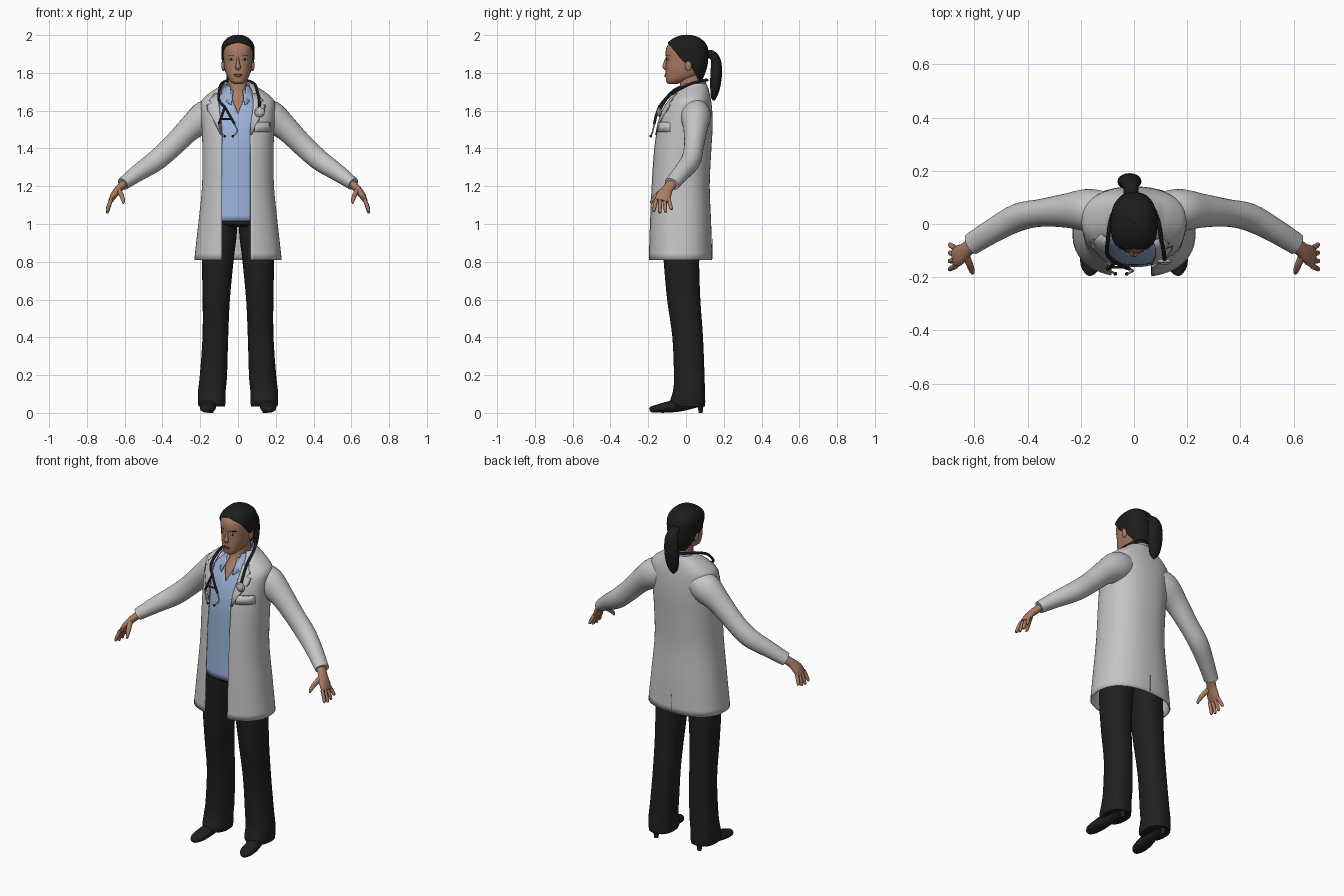
import bpy, bmesh, math
from mathutils import Vector

P = 0.85  # squareness of the body cross-sections


def material(name, col):
    m = bpy.data.materials.new(name)
    m.diffuse_color = (*col, 1)
    return m


SKIN = material("skin", (0.40, 0.20, 0.125))
HAIR = material("hair_black", (0.012, 0.012, 0.013))
COAT = material("coat_white", (0.56, 0.56, 0.56))
SHIRT = material("shirt_blue", (0.33, 0.45, 0.70))
PANTS = material("trouser_black", (0.014, 0.014, 0.014))
SEAM = material("seam_grey", (0.14, 0.14, 0.14))
METAL = material("metal_grey", (0.42, 0.43, 0.44))
LIPS = material("lips", (0.27, 0.09, 0.07))
EYE = material("eye_white", (0.6, 0.57, 0.53))


def refine(rows, n=4):
    """Smooth interpolation between key rows."""
    out = []
    for i in range(len(rows) - 1):
        a, b, c, d = (rows[max(0, min(len(rows) - 1, i + k))] for k in (-1, 0, 1, 2))
        for j in range(n):
            t = j / n
            out.append([0.5 * (2 * q + (r - p) * t + (2 * p - 5 * q + 4 * r - s) * t * t
                               + (3 * q - p - 3 * r + s) * t ** 3) for p, q, r, s in zip(a, b, c, d)])
    return out + [list(rows[-1])]


def skin_grid(name, grid, mat, cap=False, thick=0):
    """Mesh from rows of points; coincident seams are welded."""
    bm = bmesh.new()
    vs = [[bm.verts.new(p) for p in row] for row in grid]
    for a, b in zip(vs, vs[1:]):
        for i in range(len(a) - 1):
            bm.faces.new((a[i], a[i + 1], b[i + 1], b[i]))
    bmesh.ops.remove_doubles(bm, verts=bm.verts, dist=1e-5)
    if cap:
        bmesh.ops.holes_fill(bm, edges=[e for e in bm.edges if e.is_boundary])
    bmesh.ops.recalc_face_normals(bm, faces=bm.faces)
    me = bpy.data.meshes.new(name)
    bm.to_mesh(me)
    bm.free()
    ob = bpy.data.objects.new(name, me)
    bpy.context.collection.objects.link(ob)
    me.materials.append(mat)
    if thick:
        sol = ob.modifiers.new("thickness", "SOLIDIFY")
        sol.thickness, sol.offset = thick, 0
    smooth(ob)
    return ob


def smooth(ob):
    bpy.ops.object.select_all(action='DESELECT')
    ob.select_set(True)
    bpy.context.view_layer.objects.active = ob
    bpy.ops.object.shade_smooth_by_angle(angle=math.radians(50))


def spow(v, e):
    return math.copysign(abs(v) ** e, v)


def loft(name, rows, mat, seg=40, cap=False, thick=0):
    """Horizontal rings (z, centre x, half width, front y, back y, right gap, left gap)."""
    grid = []
    for z, cx, rx, yf, yb, g0, g1 in rows:
        g0, g1 = max(0, g0), max(0, g1)
        ring = []
        for i in range(seg + 1):
            t = g0 + (2 * math.pi - g0 - g1) * i / seg
            ring.append((cx + rx * spow(math.sin(t), P),
                         (yf + yb) / 2 - (yb - yf) / 2 * spow(math.cos(t), P), z))
        grid.append(ring)
    return skin_grid(name, grid, mat, cap, thick)


def tube(name, path, mat, ref, seg=16):
    """Closed sweep along (x, y, z, radius along ref, other radius)."""
    pts, grid = [Vector(p[:3]) for p in path], []
    for i, p in enumerate(path):
        t = (pts[min(i + 1, len(pts) - 1)] - pts[max(i - 1, 0)]).normalized()
        n = (Vector(ref) - t * t.dot(Vector(ref))).normalized()
        b = t.cross(n)
        angs = [2 * math.pi * k / seg for k in range(seg + 1)]
        grid.append([pts[i] + n * p[3] * math.cos(a) + b * p[4] * math.sin(a) for a in angs])
    return skin_grid(name, grid, mat, cap=True)


def front_y(rows, x, z):
    """Front surface depth of a loft at x, z."""
    rows = sorted(rows, key=lambda r: r[0])
    for a, b in zip(rows, rows[1:]):
        if a[0] <= z <= b[0]:
            t = (z - a[0]) / (b[0] - a[0])
            rx, yf, yb = (a[k] + (b[k] - a[k]) * t for k in (2, 3, 4))
            s = min(1, abs(x / rx)) ** (1 / P)
            return (yf + yb) / 2 - (yb - yf) / 2 * math.sqrt(max(0, 1 - s * s)) ** P
    return rows[-1][3]


def patch(name, surf, strips, mat, off=0.002, n=6):
    """Thin plate laid on a loft; strips are (z, x start, x end)."""
    grid = []
    for z, a, b in strips:
        xs = [a + (b - a) * i / n for i in range(n + 1)]
        grid.append([(x, front_y(surf, x, z) - off, z) for x in xs])
    return skin_grid(name, grid, mat, thick=0.0015)


def wire(name, pts, r, mat):
    cu = bpy.data.curves.new(name, 'CURVE')
    cu.dimensions, cu.bevel_depth, cu.bevel_resolution, cu.use_fill_caps = '3D', r, 2, True
    sp = cu.splines.new('POLY')
    pts = refine(pts, 6)
    sp.points.add(len(pts) - 1)
    for q, p in zip(sp.points, pts):
        q.co = (*p, 1)
    ob = bpy.data.objects.new(name, cu)
    bpy.context.collection.objects.link(ob)
    cu.materials.append(mat)


def ball(name, loc, scale, mat):
    bpy.ops.mesh.primitive_uv_sphere_add(segments=20, ring_count=12, radius=1, location=loc)
    ob = bpy.context.object
    ob.name, ob.scale = name, scale
    ob.data.materials.append(mat)
    smooth(ob)


def gap(g, rx):
    return math.asin(min(1, (max(g, 0) / rx)) ** (1 / P))


# Coat body, open at the front
coat_keys = [(.81, .228, -.197, .135, .075), (1.0, .207, -.192, .13, .075), (1.2, .187, -.184, .122, .075),
             (1.38, .185, -.172, .13, .075), (1.5, .188, -.155, .137, .075), (1.59, .192, -.13, .136, .088),
             (1.65, .19, -.095, .13, .09), (1.69, .15, -.062, .122, .086), (1.72, .105, -.035, .114, .078),
             (1.742, .08, -.02, .104, .068)]
coat = refine([(z, 0, rx, a, b, gap(g - .01, rx), gap(g + .01, rx)) for z, rx, a, b, g in coat_keys])
loft("coat_body", coat, COAT, 64, thick=.007)
skin_grid("coat_back_slit", [[(x, .1385, z) for x in (-.0015, .0015)] for z in (.815, .92)], SEAM, thick=.002)

# Lapels with a dark edge under each
for s in (-1, 1):
    o = -.01
    lap = [(1.47, .074, .078), (1.54, .078, .112), (1.60, .088, .148), (1.63, .09, .152),
           (1.638, .09, .128), (1.655, .09, .14), (1.69, .084, .115)]
    patch("lapel_edge", coat, [(z, s * a + o, s * (b + .004) + o) for z, a, b in lap], SEAM, .005)
    patch("lapel", coat, [(z, s * a + o, s * b + o) for z, a, b in lap], COAT, .008)
patch("pocket_edge", coat, [(1.487, .088, .178), (1.54, .084, .174)], SEAM, .005)
patch("pocket", coat, [(1.490, .091, .175), (1.536, .087, .171)], COAT, .007)

# Shirt with an open neckline and a folded collar
shirt = refine([(1.015, .16, -.16, .105, 0), (1.2, .15, -.155, .1, 0), (1.4, .155, -.152, .1, 0),
                (1.5, .155, -.14, .1, 0), (1.58, .15, -.118, .1, 0), (1.64, .13, -.09, .1, .022),
                (1.69, .085, -.06, .095, .038), (1.73, .06, -.035, .085, .04)])
shirt = [(z, 0, rx, a, b, gap(g, rx), gap(g, rx)) for z, rx, a, b, g in shirt]
loft("shirt", shirt, SHIRT, 48, thick=.004)
collar = [[], []]
for i in range(33):
    t = .42 + (2 * math.pi - .84) * i / 32
    sn, c = math.sin(t), math.cos(t)
    collar[0].append((.06 * sn, .028 - .075 * c, 1.735 - .032 * c))
    collar[1].append((.088 * sn, .022 - .142 * max(c, 0) - .083 * min(c, 0), 1.70 - .075 * max(c, 0) - .025 * min(c, 0)))
skin_grid("shirt_collar", collar, SHIRT, thick=.005)

# Trousers
loft("trouser_hips", [(.985, 0, .155, -.12, .085, 0, 0), (1.0, 0, .165, -.14, .1, 0, 0),
                      (1.03, 0, .155, -.14, .1, 0, 0)], PANTS, cap=True)
leg_keys = [(.035, .139, .07, -.075, .1), (.06, .139, .073, -.085, .102), (.12, .138, .073, -.068, .1),
            (.2, .13, .072, -.064, .098), (.4, .12, .068, -.072, .09), (.6, .115, .072, -.1, .076),
            (.8, .107, .083, -.118, .07), (.93, .092, .084, -.128, .08), (1.01, .085, .08, -.13, .085)]
for s in (-1, 1):
    loft("trouser_leg", refine([(z, s * x, r, a, b, 0, 0) for z, x, r, a, b in leg_keys]), PANTS, 32, cap=True)
    # Shoe and slim heel
    shoe = [(.143, .09, .068, .018, .02), (.145, .05, .06, .035, .032), (.15, -.03, .042, .036, .034),
            (.158, -.1, .03, .042, .029), (.163, -.155, .022, .038, .021), (.165, -.185, .018, .02, .015),
            (.165, -.193, .016, .006, .006)]
    tube("shoe", refine([(s * p[0], *p[1:]) for p in shoe]), PANTS, (1, 0, 0))
    tube("shoe_heel", [(s * .143, .075, .06, .022, .02), (s * .143, .078, 0, .012, .01)], PANTS, (1, 0, 0))

    # Sleeve
    arm = [(.09, .045, 1.60, .07, .07), (.17, .052, 1.568, .08, .086), (.255, .05, 1.505, .064, .066),
           (.348, .042, 1.412, .052, .058), (.435, .025, 1.335, .052, .055), (.53, -.025, 1.27, .046, .045),
           (.61, -.075, 1.212, .042, .034)]
    tube("sleeve", refine([(s * p[0], *p[1:]) for p in arm]), COAT, (0, 1, 0), 28)
    # Hand, fingers and thumb
    palm = [(.595, -.067, 1.222, .028, .022), (.632, -.098, 1.185, .03, .02), (.657, -.117, 1.152, .04, .018),
            (.674, -.127, 1.122, .038, .012)]
    tube("hand", refine([(s * p[0], *p[1:]) for p in palm]), SKIN, (0, 1, 0))
    for k, ln in enumerate((.055, .064, .06, .045)):
        y = -.158 + .022 * k
        d = -.012 + .009 * k
        tube("finger", refine([(s * .670, y, 1.13, .0105, .0105), (s * .684, y + d * .6, 1.122 - ln * .5, .010, .010),
                               (s * .692, y + d, 1.122 - ln * .95, .008, .008),
                               (s * .693, y + d, 1.122 - ln, .003, .003)]), SKIN, (0, 1, 0), 10)
    tube("thumb", refine([(s * .635, -.11, 1.185, .016, .014), (s * .618, -.15, 1.155, .014, .013),
                          (s * .608, -.178, 1.125, .010, .010), (s * .607, -.186, 1.108, .004, .004)]),
         SKIN, (0, 1, 0), 10)

# Neck and upper chest
loft("neck", refine([(1.53, 0, .10, -.115, .08, 0, 0), (1.60, 0, .09, -.098, .08, 0, 0),
                     (1.66, 0, .06, -.065, .08, 0, 0), (1.71, 0, .05, -.035, .078, 0, 0),
                     (1.80, 0, .05, -.035, .08, 0, 0)]), SKIN, cap=True)

# Head
head_keys = [(1.742, .022, -.092, -.045), (1.752, .037, -.104, -.01), (1.77, .052, -.107, .04),
             (1.79, .062, -.108, .075), (1.82, .071, -.107, .096), (1.85, .075, -.106, .105),
             (1.88, .078, -.106, .108), (1.91, .079, -.108, .108), (1.94, .077, -.101, .102),
             (1.965, .066, -.08, .086), (1.983, .044, -.05, .06), (1.993, .012, -.01, .02)]
head = refine([(z, 0, r, a, b, 0, 0) for z, r, a, b in head_keys])
loft("head", head, SKIN, cap=True)
tube("nose", refine([(0, -.098, 1.885, .006, .008), (0, -.108, 1.855, .008, .010),
                     (0, -.112, 1.832, .015, .012), (0, -.104, 1.818, .010, .006)]), SKIN, (1, 0, 0))
patch("upper_lip", head, [(1.798, -.005, .005), (1.794, -.016, .016), (1.790, -.023, .023)], LIPS, .003)
patch("lower_lip", head, [(1.789, -.022, .022), (1.783, -.016, .016), (1.779, -.008, .008)], LIPS, .004)
for s in (-1, 1):
    c = s * .037
    patch("eye", head, [(1.876, c - .006, c + .006), (1.871, c - .014, c + .014), (1.866, c - .007, c + .007)], EYE)
    patch("iris", head, [(1.876, c - .004, c + .004), (1.867, c - .004, c + .004)], HAIR, .0035)
    patch("eyebrow", head, [(1.893, c - .014, c + .014), (1.889, c - .018, c + .018)], HAIR)
    ball("ear", (s * .078, .012, 1.84), (.010, .018, .03), SKIN)

# Hair cap with hairline, and ponytail
hair = [(1.765, .052, -.08, .085, 2.35), (1.8, .068, -.1, .1, 2.0), (1.84, .080, -.112, .112, 1.7),
        (1.87, .084, -.114, .115, 1.42), (1.9, .086, -.115, .117, 1.22), (1.925, .086, -.114, .115, 1.0),
        (1.942, .084, -.108, .11, .75), (1.956, .078, -.098, .102, .3), (1.964, .074, -.09, .096, 0),
        (1.985, .053, -.06, .069, 0), (1.997, .024, -.025, .034, 0), (2.0, .001, 0, .004, 0)]
loft("hair_cap", refine([(z, 0, r, a, b, g, g) for z, r, a, b, g in hair]), HAIR, 48, thick=.004)
tube("ponytail", refine([(-.01, .095, 1.895, .03, .025), (-.012, .135, 1.898, .028, .022),
                         (-.015, .158, 1.865, .040, .026), (-.017, .160, 1.80, .045, .031),
                         (-.018, .155, 1.73, .041, .027), (-.018, .148, 1.68, .028, .018),
                         (-.018, .146, 1.655, .008, .007)]), HAIR, (1, 0, 0), 20)

# Stethoscope
wire("stethoscope_tube", [(-.07, -.142, 1.62), (-.1, -.115, 1.655), (-.098, -.06, 1.71), (-.085, .02, 1.745),
                          (-.05, .095, 1.76), (0, .112, 1.762), (.05, .095, 1.76), (.088, .02, 1.74),
                          (.103, -.06, 1.70), (.112, -.105, 1.66), (.115, -.138, 1.605)], .0075, HAIR)
for a, b in ((-.1, -.09), (-.018, -.004)):
    wire("stethoscope_fork", [(-.07, -.142, 1.62), ((a - .07) / 2, -.158, 1.575), (a, -.168, 1.53)], .007, HAIR)
    wire("stethoscope_earpiece", [(a, -.168, 1.53), (b, -.176, 1.49), ((b - .05) / 2, -.187, 1.465)], .004, METAL)
    ball("ear_tip", ((b - .05) / 2, -.187, 1.465), (.007, .007, .007), HAIR)
wire("stethoscope_bridge", [(-.09, -.163, 1.555), (-.03, -.163, 1.555)], .005, HAIR)
ball("chest_piece_rim", (.115, -.14, 1.592), (.027, .010, .027), METAL)
ball("chest_piece_face", (.115, -.147, 1.592), (.018, .007, .018), COAT)
